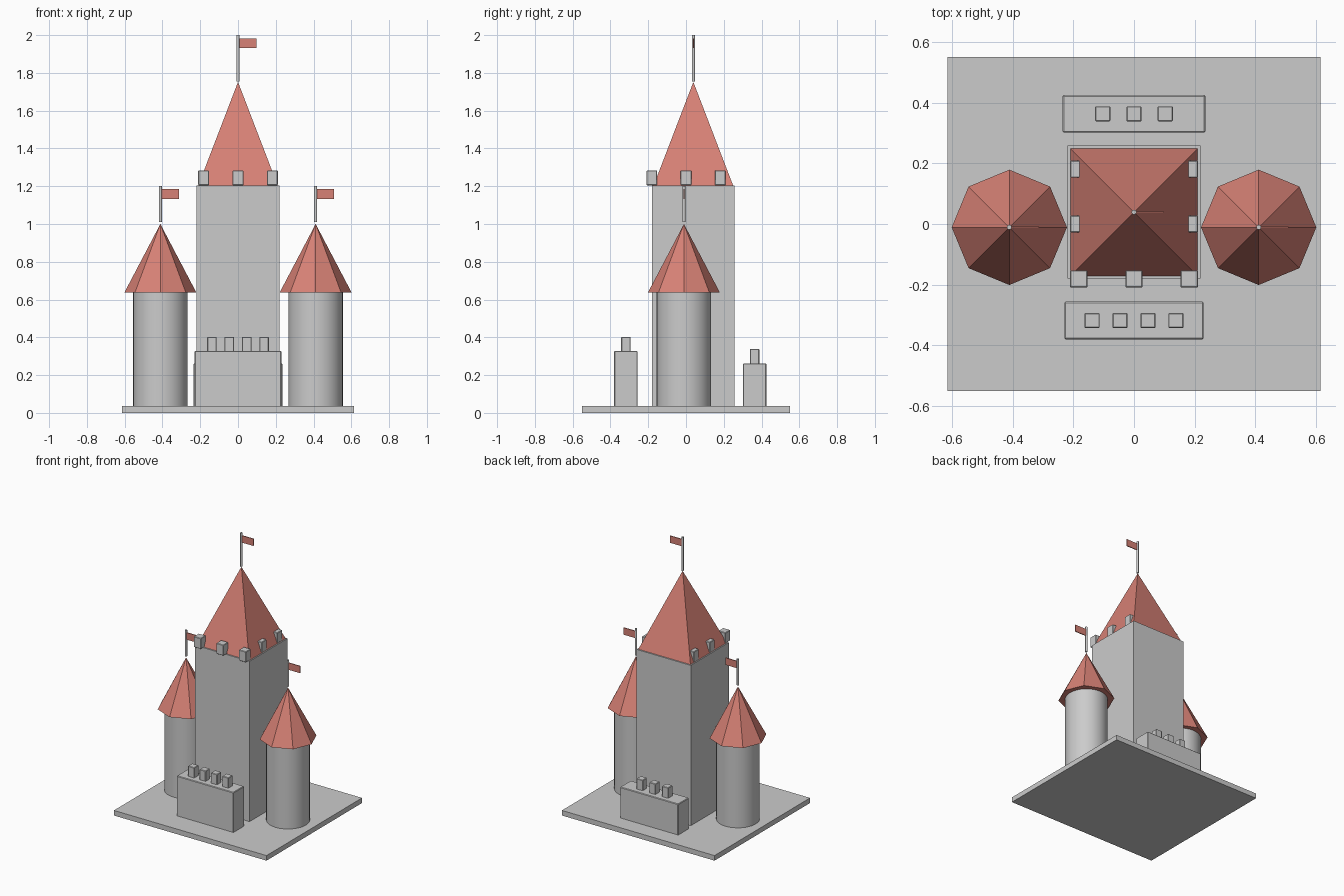
import bpy, math

if "Cube" in bpy.data.objects:
    bpy.data.objects.remove(bpy.data.objects["Cube"])

red = bpy.data.materials.new("roof_red")
red.diffuse_color = (0.68, 0.22, 0.18, 1)
red.use_nodes = True
red.node_tree.nodes["Principled BSDF"].inputs["Base Color"].default_value = red.diffuse_color


def box(name, x, y, z0, z1, sx, sy, bevel=0.0, mat=None):
    bpy.ops.mesh.primitive_cube_add(size=1, location=(x, y, (z0 + z1) / 2))
    ob = bpy.context.object
    ob.name = name
    ob.scale = (sx, sy, z1 - z0)
    bpy.ops.object.transform_apply(location=False, rotation=False, scale=True)
    if bevel:
        m = ob.modifiers.new("bevel", "BEVEL")
        m.width = bevel
        m.segments = 1
    if mat:
        ob.data.materials.append(mat)
    return ob


def cylinder(name, x, y, z0, z1, r, sides):
    bpy.ops.mesh.primitive_cylinder_add(vertices=sides, radius=r, depth=z1 - z0,
                                        location=(x, y, (z0 + z1) / 2))
    bpy.context.object.name = name
    bpy.ops.object.shade_smooth_by_angle(angle=math.radians(40))


def roof(name, x, y, z0, z1, r, sides, turn=0.0):
    bpy.ops.mesh.primitive_cone_add(vertices=sides, radius1=r, radius2=0, depth=z1 - z0,
                                    location=(x, y, (z0 + z1) / 2), rotation=(0, 0, turn))
    ob = bpy.context.object
    ob.name = name
    ob.data.materials.append(red)


def flag(name, x, y, z0, z1):
    cylinder(name + "_pole", x, y, z0, z1, 0.008, 12)
    box(name + "_cloth", x + 0.052, y, z1 - 0.069, z1 - 0.018, 0.093, 0.006, mat=red)


# Base slab
box("base", 0, 0, 0, 0.037, 1.23, 1.10)

# Central keep with pyramid roof and flag
KY = 0.039
box("keep", 0, KY, 0.03, 1.205, 0.438, 0.438)
roof("keep_roof", 0, KY, 1.205, 1.752, 0.21 * math.sqrt(2), 4, math.pi / 4)
flag("keep_flag", 0, KY, 1.755, 2.0)

# Ring of battlements round the keep roof
for i in (-1, 0, 1):
    for j in (-1, 0, 1):
        if i or j:
            box("keep_merlon", 0.182 * i, 0.181 * j, 1.205, 1.283, 0.057, 0.057, 0.003)

# Round side towers
for side, x in (("left", -0.411), ("right", 0.411)):
    cylinder(side + "_tower", x, -0.011, 0.03, 0.645, 0.144, 32)
    roof(side + "_tower_roof", x, -0.011, 0.638, 1.0, 0.19, 8)
    flag(side + "_tower_flag", x, -0.011, 1.01, 1.202)

# Front and back walls with battlements
box("front_wall", 0, -0.318, 0.03, 0.328, 0.458, 0.124, 0.004)
for i in range(4):
    box("front_merlon", -0.138 + 0.092 * i, -0.318, 0.32, 0.403, 0.05, 0.05, 0.003)
box("back_wall", 0, 0.363, 0.03, 0.262, 0.47, 0.124, 0.004)
for i in range(3):
    box("back_merlon", -0.103 + 0.103 * i, 0.363, 0.255, 0.338, 0.05, 0.05, 0.003)
